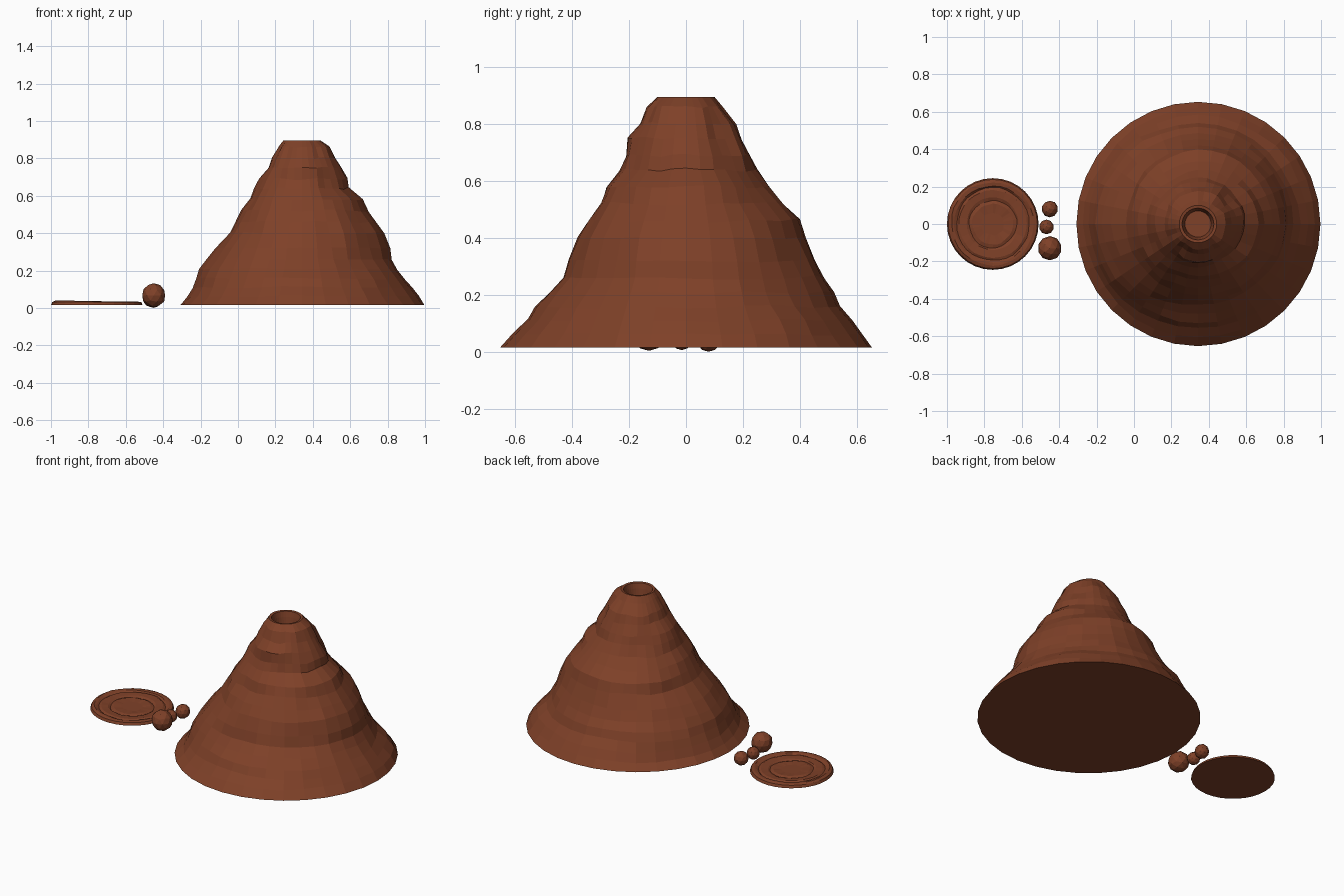
import bpy, bmesh, math
from mathutils import Vector, noise

if "Cube" in bpy.data.objects:
    bpy.data.objects.remove(bpy.data.objects["Cube"])

brown = bpy.data.materials.new("brown_earth")
brown.diffuse_color = (0.21, 0.052, 0.021, 1)
brown.use_nodes = True
brown.node_tree.nodes["Principled BSDF"].inputs["Base Color"].default_value = brown.diffuse_color


def finish(bm, name):
    bmesh.ops.recalc_face_normals(bm, faces=bm.faces)
    mesh = bpy.data.meshes.new(name)
    bm.to_mesh(mesh)
    bm.free()
    mesh.materials.append(brown)
    obj = bpy.data.objects.new(name, mesh)
    bpy.context.collection.objects.link(obj)
    return obj


def ring_stack(name, centre, sides, rows, point):
    """Join rings of points into a closed, capped solid."""
    bm = bmesh.new()
    rings = []
    for i in range(rows):
        ring = []
        for k in range(sides):
            a = 2 * math.pi * k / sides
            r, z = point(i, a)
            ring.append(bm.verts.new((centre[0] + r * math.cos(a),
                                      centre[1] + r * math.sin(a), z)))
        rings.append(ring)
    for lo, hi in zip(rings, rings[1:]):
        for k in range(sides):
            n = (k + 1) % sides
            bm.faces.new((lo[k], lo[n], hi[n], hi[k]))
    bm.faces.new(rings[0][::-1])
    bm.faces.new(rings[-1])
    return finish(bm, name)


# Mountain: four side profiles blended around the axis, plus rocky noise
heights = [.015, .06, .11, .16, .21, .26, .32, .4, .46, .52, .58, .64, .69, .75, .8, .86, .895]
right = [.655, .625, .59, .55, .51, .48, .472, .44, .4, .357, .325, .25, .243, .21, .18, .148, .1]
back = [.653, .62, .585, .54, .52, .486, .453, .42, .4, .335, .29, .25, .225, .195, .177, .13, .1]
left = [.65, .615, .585, .565, .55, .515, .465, .385, .355, .325, .275, .255, .23, .178, .16, .12, .1]
front = [.653, .605, .555, .53, .48, .43, .412, .38, .34, .297, .279, .234, .21, .205, .16, .138, .1]
sides4 = [right, back, left, front]
crater = [(.085, .893), (.077, .86), (.07, .82)]


def mountain_point(i, a):
    if i >= len(heights):
        return crater[i - len(heights)]
    q = a / (math.pi / 2)
    s = int(q + 1e-6) % 4
    t = q - int(q + 1e-6)
    r = sides4[s][i] * (1 - t) + sides4[(s + 1) % 4][i] * t
    z = heights[i]
    if 0 < i < len(heights) - 1:
        p = Vector((math.cos(a) * 2.5, math.sin(a) * 2.5, z * 9))
        fade = abs(math.sin(2 * a))
        r += fade * (noise.noise(p) * .022 - .004)
        z += noise.noise(p + Vector((7, 3, 5))) * .012
    return r, z


ring_stack("mountain", (.342, 0), 32, len(heights) + len(crater), mountain_point)

# Flat mud pool with low concentric ripples
pool = [(.245, .015), (.238, .031), (.222, .036), (.205, .034), (.195, .026),
        (.182, .032), (.14, .029), (.128, .023), (.108, .029), (.06, .026)]


def pool_point(i, a):
    r, z = pool[i]
    if i > 1:
        p = Vector((math.cos(a) * 2, math.sin(a) * 2, i * .8))
        r += noise.noise(p) * .008
        z += noise.noise(p * 1.5) * .003 - .003 * math.cos(a)
    return r, z


ring_stack("mud_pool", (-.755, 0), 32, len(pool), pool_point)

# Three loose boulders
for n, (x, y, z, r) in enumerate([(-.45, -.13, .068, .064),
                                  (-.468, -.015, .046, .039),
                                  (-.45, .08, .045, .044)]):
    bm = bmesh.new()
    bmesh.ops.create_icosphere(bm, subdivisions=2, radius=r)
    for v in bm.verts:
        v.co *= 1 + .05 * noise.noise(v.co * 20 + Vector((n * 9, 0, 0)))
    rock = finish(bm, f"boulder_{n + 1}")
    rock.location = (x, y, z)
